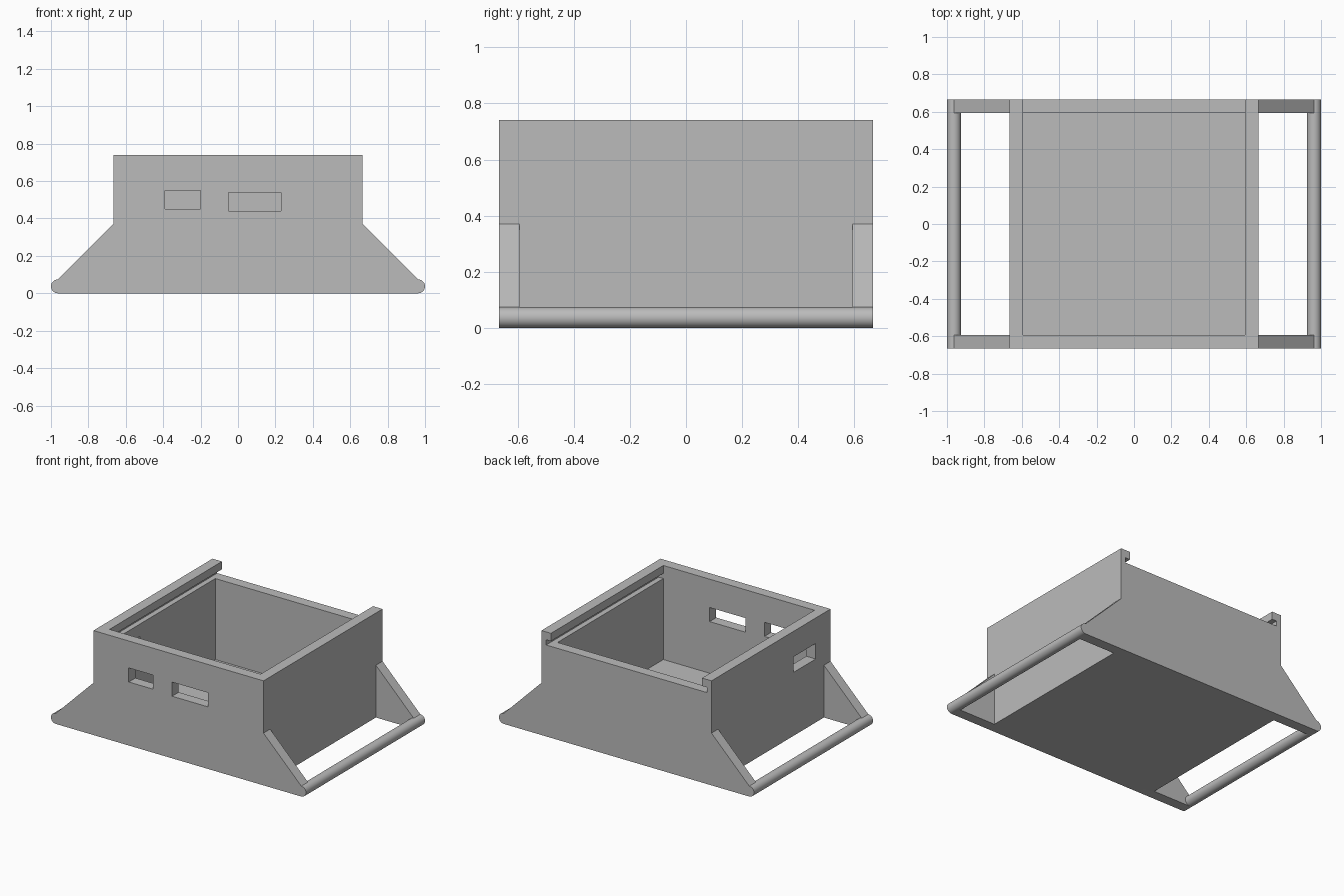
import bpy, bmesh, math
from mathutils import Matrix

cube = bpy.data.objects.get("Cube")
if cube:
    bpy.data.objects.remove(cube, do_unlink=True)

U = 1 / 27                      # one design unit
HALF, INNER, TOP = 18 * U, 16 * U, 20 * U
R = U                           # handle bar radius
BAR_X = 1 - R

grey = bpy.data.materials.new("light grey")
grey.use_nodes = True
COLOUR = (0.5, 0.5, 0.5, 1)
grey.diffuse_color = COLOUR
grey.node_tree.nodes["Principled BSDF"].inputs["Base Color"].default_value = COLOUR


def make_object(name, bm):
    bmesh.ops.recalc_face_normals(bm, faces=bm.faces)
    mesh = bpy.data.meshes.new(name)
    bm.to_mesh(mesh)
    bm.free()
    mesh.materials.append(grey)
    obj = bpy.data.objects.new(name, mesh)
    bpy.context.collection.objects.link(obj)
    return obj


def prism(name, outline, y0, y1):
    bm = bmesh.new()
    face = bm.faces.new([bm.verts.new((x, y0, z)) for x, z in outline])
    out = bmesh.ops.extrude_face_region(bm, geom=[face])
    verts = [v for v in out["geom"] if isinstance(v, bmesh.types.BMVert)]
    bmesh.ops.translate(bm, verts=verts, vec=(0, y1 - y0, 0))
    return make_object(name, bm)


def cut_box(body, name, x0, x1, y0, y1, z0, z1):
    cutter = prism(name, [(x0, z0), (x1, z0), (x1, z1), (x0, z1)], y0, y1)
    cutter.hide_render = True
    mod = body.modifiers.new(name, "BOOLEAN")
    mod.operation, mod.solver, mod.object = "DIFFERENCE", "EXACT", cutter
    bpy.context.view_layer.objects.active = body
    bpy.ops.object.modifier_apply(modifier=name)
    bpy.data.objects.remove(cutter, do_unlink=True)


def smooth(obj):
    bpy.ops.object.select_all(action="DESELECT")
    obj.select_set(True)
    bpy.context.view_layer.objects.active = obj
    bpy.ops.object.shade_smooth_by_angle(angle=math.radians(30))


# Body outline: box with sloping wings ending in rounded tips
STEPS = 16
half = []
for i in range(STEPS + 1):
    a = -math.pi / 2 + math.pi * i / STEPS
    half.append((BAR_X + R * math.cos(a), R + R * math.sin(a)))
half += [(HALF, 10 * U), (HALF, TOP)]
body = prism("box_body", half + [(-x, z) for x, z in reversed(half)], -HALF, HALF)

# Open space between the wings on each side
for side in (-1, 1):
    x0, x1 = sorted((side * HALF, side * 1.2))
    cut_box(body, "wing_gap", x0, x1, -INNER, INNER, -0.1, 0.6)

# Cavity, lowered back wall and sliding lid groove
cut_box(body, "cavity", -INNER, INNER, -INNER, INNER, 2 * U, 1)
cut_box(body, "back_opening", -INNER, INNER, 0.5, 0.8, 17.5 * U, 1)
cut_box(body, "lid_groove", -17 * U, 17 * U, -INNER, 0.8, 17.5 * U, 18.5 * U)

# Port openings in the front wall and one side wall
cut_box(body, "small_port", -0.39, -0.2, -0.8, -0.5, 0.45, 0.55)
cut_box(body, "wide_port", -0.05, 0.23, -0.8, -0.5, 0.44, 0.54)
cut_box(body, "side_port", -0.8, -0.5, -0.5, -0.25, 0.45, 0.56)
smooth(body)

# Round handle bars between the wing tips
for side, label in ((1, "left"), (-1, "right")):
    bm = bmesh.new()
    bmesh.ops.create_cone(bm, cap_ends=True, segments=2 * STEPS, radius1=R, radius2=R,
                          depth=2 * INNER,
                          matrix=Matrix.Translation((side * BAR_X, 0, R))
                          @ Matrix.Rotation(math.pi / 2, 4, "X"))
    smooth(make_object(label + "_handle_bar", bm))
